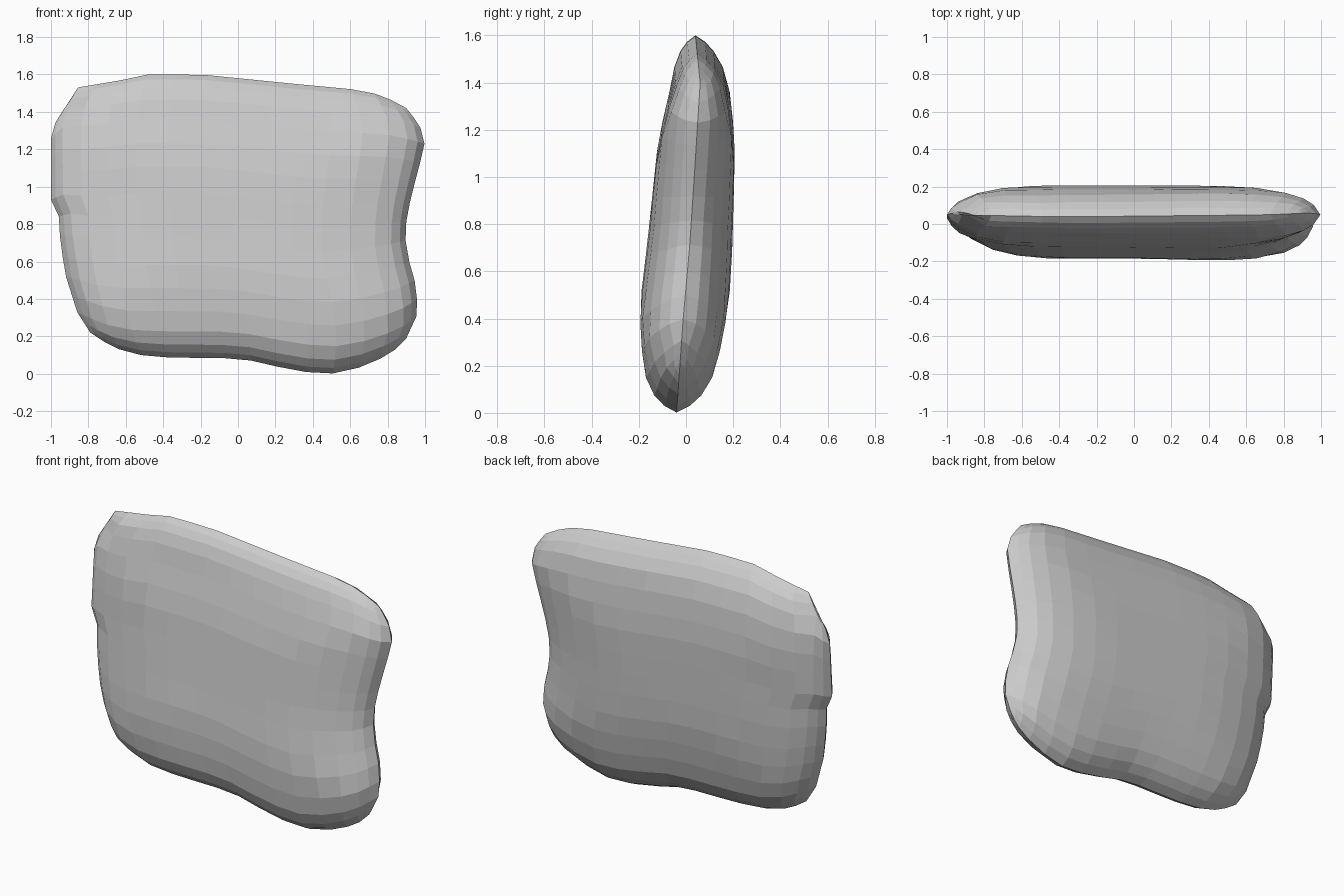
import bpy
import bmesh
from mathutils import Vector, geometry

default_cube = bpy.data.objects.get("Cube")
if default_cube:
    bpy.data.objects.remove(default_cube, do_unlink=True)

# Uneven outline of the slab, one (x, z) polyline per side
top_side = [(-.9, 1.45), (-.86, 1.53), (-.62, 1.57), (-.48, 1.6), (-.2, 1.6),
            (.3, 1.55), (.62, 1.52), (.77, 1.49), (.9, 1.42)]
right_side = [(.9, .19), (.96, .32), (.955, .46), (.91, .62), (.89, .75),
              (.91, .88), (.95, 1.04), (.99, 1.19), (1, 1.25), (.97, 1.33), (.9, 1.42)]
bottom_side = [(-.79, .22), (-.7, .16), (-.58, .105), (-.35, .085), (-.1, .085),
               (.05, .075), (.2, .04), (.35, .01), (.5, 0), (.64, .03),
               (.76, .08), (.83, .12), (.9, .19)]
left_side = [(-.79, .22), (-.86, .33), (-.92, .52), (-.95, .7), (-.96, .88),
             (-1, .93), (-1, 1.28), (-.97, 1.36), (-.9, 1.45)]
sides = [[Vector(p) for p in side] for side in (top_side, right_side, bottom_side, left_side)]
top_side, right_side, bottom_side, left_side = sides

# Depth rules: the middle surface by height, the thickness by distance from the rim
middle_by_height = [(0, -.04), (.4, -.012), (.7, .015), (1, .035), (1.4, .06), (1.6, .04)]
thickness_by_inset = [(0, 0), (.03, .05), (.07, .085), (.14, .12), (.3, .155), (.5, .173)]
steps = [0, .02, .05, .1, .17, .25, .33, .42, .5, .58, .67, .75, .83, .9, .95, .98, 1]


def interpolate(table, value):
    for (a, low), (b, high) in zip(table, table[1:]):
        if value <= b:
            factor = max(0, (value - a) / (b - a))
            return low + (high - low) * factor
    return table[-1][1]


def along(side, fraction):
    """Point at a fraction of the length of a polyline."""
    target = fraction * sum((b - a).length for a, b in zip(side, side[1:]))
    for a, b in zip(side, side[1:]):
        length = (b - a).length
        if target <= length:
            return a.lerp(b, target / length)
        target -= length
    return side[-1].copy()


def rim_distance(point):
    nearest = []
    for side in sides:
        for a, b in zip(side, side[1:]):
            foot, factor = geometry.intersect_point_line(point, a, b)
            foot = a.lerp(b, min(1, max(0, factor)))
            nearest.append((point - foot.to_2d()).length)
    return min(nearest)


def patch_point(u, v):
    """Blend the four sides into a point inside the outline."""
    across = along(left_side, v).lerp(along(right_side, v), u)
    upward = along(bottom_side, u).lerp(along(top_side, u), v)
    low = bottom_side[0].lerp(bottom_side[-1], u)
    high = top_side[0].lerp(top_side[-1], u)
    return across + upward - low.lerp(high, v)


def add_face_sheet(bm, direction):
    """One bulging side of the slab: -1 is the front, 1 is the back."""
    rows = []
    for v in steps:
        row = []
        for u in steps:
            p = patch_point(u, v)
            on_rim = u in (0, 1) or v in (0, 1)
            inset = 0 if on_rim else rim_distance(p)
            half = interpolate(thickness_by_inset, inset) * (1.2 - .22 * p.y)
            depth = interpolate(middle_by_height, p.y) + direction * half
            row.append(bm.verts.new((p.x, depth, p.y)))
        rows.append(row)
    for lower, upper in zip(rows, rows[1:]):
        for i in range(len(steps) - 1):
            bm.faces.new((lower[i], lower[i + 1], upper[i + 1], upper[i]))


# Stone slab: two sheets welded along the rim
bm = bmesh.new()
for direction in (-1, 1):
    add_face_sheet(bm, direction)
bmesh.ops.remove_doubles(bm, verts=bm.verts, dist=.0005)
bmesh.ops.recalc_face_normals(bm, faces=bm.faces)
mesh = bpy.data.meshes.new("stone_slab")
bm.to_mesh(mesh)
bm.free()
slab = bpy.data.objects.new("stone_slab", mesh)
bpy.context.collection.objects.link(slab)

# Plain grey stone
stone = bpy.data.materials.new("grey_stone")
stone.use_nodes = True
grey = (.6, .6, .6, 1)
stone.diffuse_color = grey
stone.node_tree.nodes["Principled BSDF"].inputs["Base Color"].default_value = grey
mesh.materials.append(stone)
